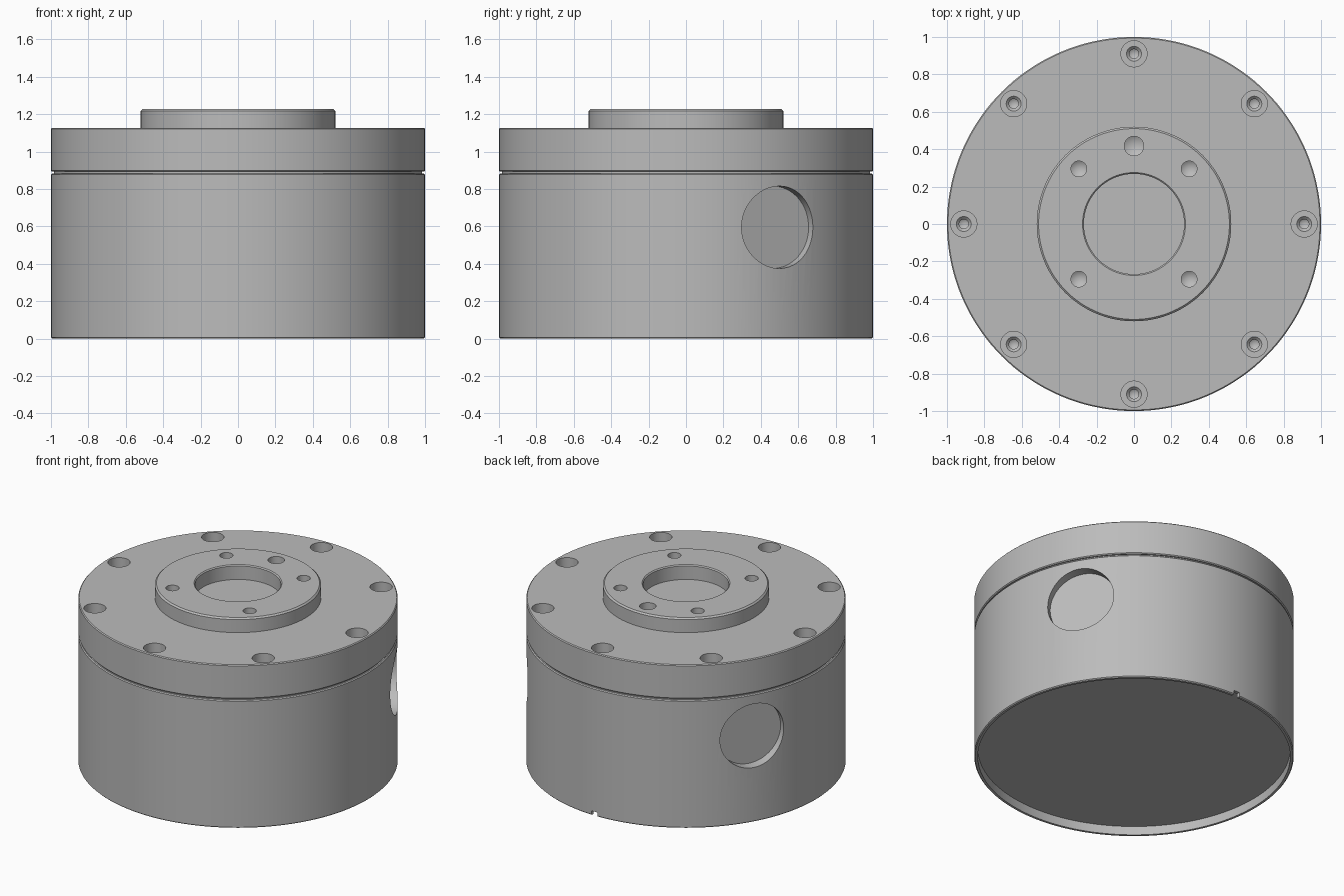
import bpy, bmesh, math
from mathutils import Matrix, Vector

if "Cube" in bpy.data.objects:
    bpy.data.objects.remove(bpy.data.objects["Cube"])

SEGMENTS = 144

# Single machined metal colour
metal = bpy.data.materials.new("light grey metal")
metal.use_nodes = True
grey = (0.5, 0.5, 0.5, 1)
metal.diffuse_color = grey
metal.node_tree.nodes["Principled BSDF"].inputs["Base Color"].default_value = grey


def lathe(name, profile, steps=SEGMENTS, closed=False):
    """Turn an (r, z) profile around the z axis."""
    bm = bmesh.new()
    verts = [bm.verts.new((r, 0, z)) for r, z in profile]
    edges = [bm.edges.new(pair) for pair in zip(verts, verts[1:])]
    if closed:
        edges.append(bm.edges.new((verts[-1], verts[0])))
    bmesh.ops.spin(bm, geom=verts + edges, cent=(0, 0, 0), axis=(0, 0, 1),
                   angle=math.tau, steps=steps)
    bmesh.ops.remove_doubles(bm, verts=bm.verts, dist=0.0001)
    bmesh.ops.recalc_face_normals(bm, faces=bm.faces)
    mesh = bpy.data.meshes.new(name)
    bm.to_mesh(mesh)
    bm.free()
    mesh.materials.append(metal)
    obj = bpy.data.objects.new(name, mesh)
    bpy.context.collection.objects.link(obj)
    return obj


def cut(obj, cutters):
    """Subtract each cutter from obj, then discard it."""
    bpy.context.view_layer.objects.active = obj
    for cutter in cutters:
        cutter.hide_render = True
        mod = obj.modifiers.new("cut", 'BOOLEAN')
        mod.operation, mod.solver, mod.object = 'DIFFERENCE', 'EXACT', cutter
        bpy.ops.object.modifier_apply(modifier=mod.name)
        bpy.data.objects.remove(cutter)


def drill(profile, radius, angle, z):
    """Turned cutter pointing down at a polar position."""
    tool = lathe("drill", profile, 32)
    a = math.radians(angle)
    tool.location = (radius * math.cos(a), radius * math.sin(a), z)
    return tool


# Housing with recessed underside
C = 0.006
housing = lathe("housing", [
    (0, 0.06), (0.978, 0.06), (0.978, 0), (1 - C, 0), (1, C),
    (1, 0.882 - C), (1 - C, 0.882), (0, 0.882)])

# Two round side pockets, flat at the bottom
pockets = []
for angle in (30, 150):
    tool = lathe("pocket", [(0, 0), (0.22, 0), (0.22, 0.2), (0, 0.2)], 64)
    direction = Vector((math.cos(math.radians(angle)), math.sin(math.radians(angle)), 0))
    tool.matrix_world = (Matrix.Translation(direction * 0.93 + Vector((0, 0, 0.595)))
                         @ direction.to_track_quat('Z', 'Y').to_matrix().to_4x4())
    pockets.append(tool)

# Small notch through the bottom rim at the back
bpy.ops.mesh.primitive_cube_add(size=1, location=(0, 0.99, 0))
notch = bpy.context.object
notch.scale = (0.045, 0.1, 0.06)
bpy.context.view_layer.update()
cut(housing, pockets + [notch])

# Lid, with a narrow neck that leaves a groove above the housing
lid = lathe("lid", [
    (0, 0.86), (0.985, 0.86), (0.985, 0.892), (1 - C, 0.892), (1, 0.892 + C),
    (1, 1.127 - C), (1 - C, 1.127), (0, 1.127)])

# Eight counterbored screw holes
screw_tool = [(0, -0.2), (0.025, -0.185), (0.025, -0.155), (0.04, -0.14),
              (0.07, -0.14), (0.07, 0.05), (0, 0.05)]
screws = [drill(screw_tool, 0.91, 45 * i, 1.127) for i in range(8)]
bpy.context.view_layer.update()
cut(lid, screws)

# Raised hub ring with chamfered edges
hub = lathe("hub_ring", [
    (0.268, 1.11), (0.52, 1.11), (0.52, 1.227 - 0.01), (0.51, 1.227),
    (0.275, 1.227), (0.268, 1.22)], closed=True)


def drill_tip(r):
    return [(0, -0.095), (r, -0.065), (r, 0.05), (0, 0.05)]


# Four small drilled holes and one larger hole at the back
holes = [drill(drill_tip(0.042), 0.417, 45 + 90 * i, 1.227) for i in range(4)]
holes.append(drill(drill_tip(0.052), 0.417, 90, 1.227))
bpy.context.view_layer.update()
cut(hub, holes)

# Smooth round walls, crisp edges
for obj in (housing, lid, hub):
    bpy.ops.object.select_all(action='DESELECT')
    obj.select_set(True)
    bpy.context.view_layer.objects.active = obj
    bpy.ops.object.shade_smooth_by_angle(angle=math.radians(25))
